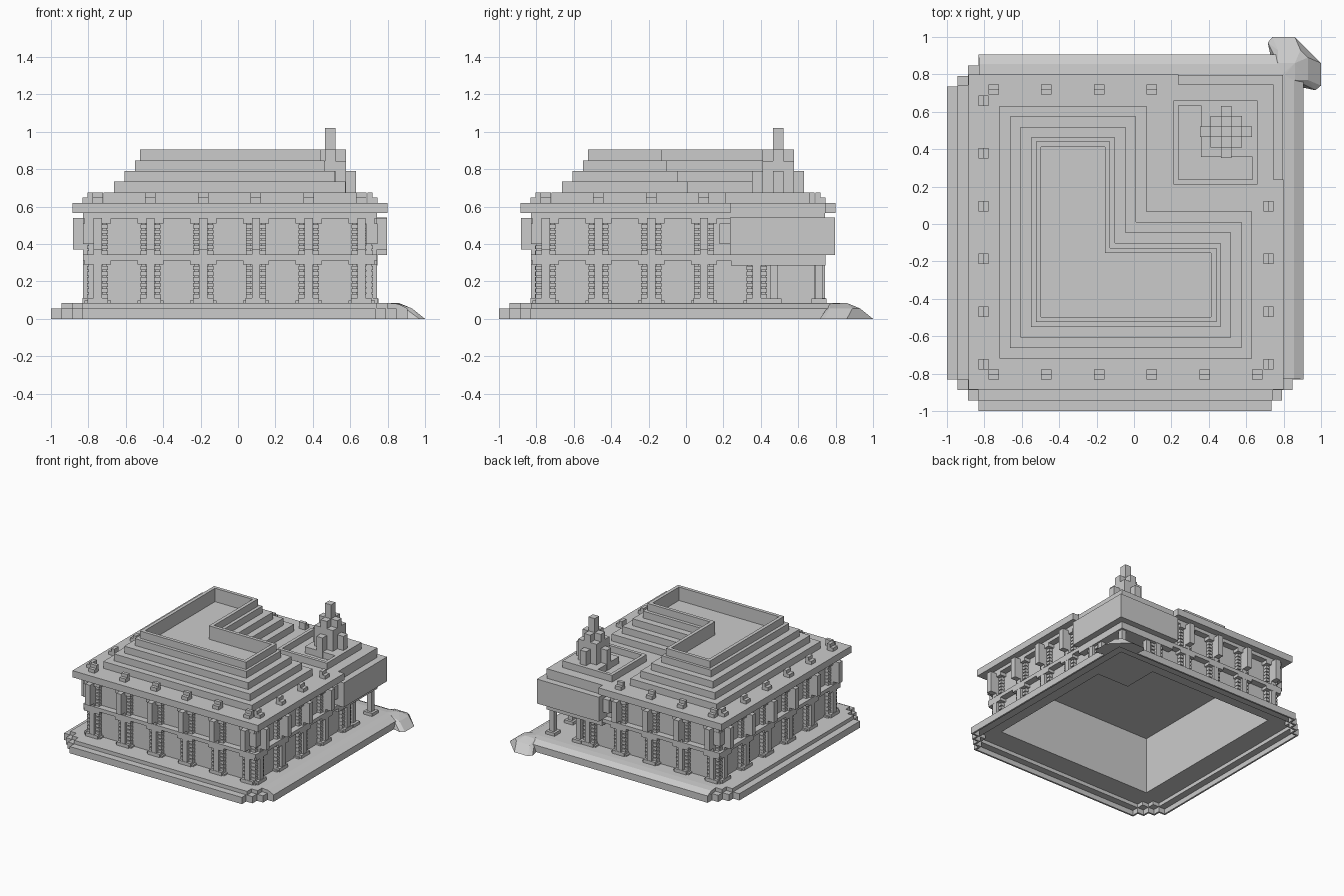
import bpy, bmesh
from mathutils import Vector

if "Cube" in bpy.data.objects:
    bpy.data.objects.remove(bpy.data.objects["Cube"])

grey = bpy.data.materials.new("stone grey")
grey.use_nodes = True
grey.diffuse_color = (0.6, 0.6, 0.6, 1)
grey.node_tree.nodes["Principled BSDF"].inputs["Base Color"].default_value = (0.6, 0.6, 0.6, 1)


def finish(bm, name):
    bmesh.ops.recalc_face_normals(bm, faces=bm.faces)
    mesh = bpy.data.meshes.new(name)
    bm.to_mesh(mesh)
    bm.free()
    mesh.materials.append(grey)
    obj = bpy.data.objects.new(name, mesh)
    bpy.context.collection.objects.link(obj)
    return obj


def add_box(bm, x0, x1, y0, y1, z0, z1):
    verts = bmesh.ops.create_cube(bm, size=1)["verts"]
    for v in verts:
        v.co = Vector((x1 if v.co.x > 0 else x0, y1 if v.co.y > 0 else y0, z1 if v.co.z > 0 else z0))


def boxes(name, *dims):
    bm = bmesh.new()
    for d in dims:
        add_box(bm, *d)
    return finish(bm, name)


def prism(name, points, z0, z1):
    bm = bmesh.new()
    face = bm.faces.new([bm.verts.new((x, y, z0)) for x, y in points])
    new = bmesh.ops.extrude_face_region(bm, geom=[face])["geom"]
    for v in new:
        if isinstance(v, bmesh.types.BMVert):
            v.co.z = z1
    return finish(bm, name)


def ell(lo, hi, mid):
    return [(lo, lo), (hi, lo), (hi, mid), (mid, mid), (mid, hi), (lo, hi)]


def hull(name, points):
    bm = bmesh.new()
    for p in points:
        bm.verts.new(p)
    bmesh.ops.convex_hull(bm, input=bm.verts)
    bmesh.ops.dissolve_limit(bm, angle_limit=0.01, verts=bm.verts, edges=bm.edges)
    return finish(bm, name)


def cutter(name, points, z0, z1):
    obj = prism(name, points, z0, z1)
    obj.hide_render = True
    obj.hide_viewport = True
    return obj


def cut(obj, *cutters):
    for c in cutters:
        mod = obj.modifiers.new("hollow", "BOOLEAN")
        mod.operation = "DIFFERENCE"
        mod.solver = "EXACT"
        mod.object = c


def stepped_outline(lo, hi, steps, skip, inset=0.0):
    """Square with three staircase corners and one plain corner at +x +y."""
    s = 0.0565
    stair = [(lo, lo + s * steps)]
    for i in range(1, steps + 1):
        stair += [(lo + s * i, lo + s * (steps + 1 - i)), (lo + s * i, lo + s * (steps - i))]
    stair = [(x + inset, y + inset) for x, y in stair]
    hi -= inset
    shift = hi + stair[skip][0]
    side = [(shift - x, y) for x, y in stair[skip:]]
    return stair + side[::-1] + [(hi, hi)] + [(y, x) for x, y in side]


# Hollow interior and hollow underside
hollow = cutter("hollow_cutter", ell(-0.755, 0.67, 0.38), -0.2, 0.54)
low_recess = cutter("low_recess_cutter", stepped_outline(-1, 0.905, 3, 0, 0.014), -0.2, 0.041)
high_recess = cutter("high_recess_cutter", stepped_outline(-0.9435, 0.80, 2, 2, 0.014), -0.2, 0.071)

# Base with stepped corners, and sloping kerbs on the +x and +y sides
cut(prism("base_step", stepped_outline(-1, 0.905, 3, 0), 0, 0.055), low_recess, high_recess, hollow)
cut(prism("base_top", stepped_outline(-0.9435, 0.80, 2, 2), 0.045, 0.085), high_recess, hollow)
section = [(0.79, 0.046), (0.905, 0.046), (0.905, 0.056), (0.855, 0.08), (0.80, 0.085), (0.79, 0.085)]
for name, swap in (("left_kerb", False), ("back_kerb", True)):
    pts = [(d, u, z) for d, z in section for u in (-0.83, 0.80)]
    hull(name, [(y, x, z) for x, y, z in pts] if swap else pts)

# Flared corner ramp, symmetric about the diagonal
flare = [(0.74, 1, 0), (0.86, 1, 0), (0.715, 0.97, 0), (0.73, 0.9, 0), (0.77, 0.93, 0.056),
         (0.89, 0.93, 0.056), (0.77, 0.86, 0.08), (0.86, 0.86, 0.0845), (0.79, 0.8, 0.0845), (0.77, 0.8, 0)]
ramp = hull("corner_ramp", flare + [(y, x, z) for x, y, z in flare])
cut(ramp, low_recess)

# Main walls, corner room and its porch columns
cut(prism("walls", ell(-0.775, 0.69, 0.40), 0.075, 0.565), hollow)
cut(boxes("corner_room_floor", (0.24, 0.745, 0.24, 0.745, 0.285, 0.342)), hollow)
cut(boxes("corner_room", (0.235, 0.797, 0.235, 0.797, 0.34, 0.5405)), hollow)
for i, (x, y) in enumerate(((0.71, 0.71), (0.71, 0.47), (0.47, 0.71))):
    boxes(f"porch_column_{i + 1}", (x - 0.04, x + 0.04, y - 0.04, y + 0.04, 0.08, 0.11),
          (x - 0.02, x + 0.02, y - 0.02, y + 0.02, 0.1, 0.29))

# Facades: u runs along the wall, d is the outward distance; the left side is +x
CENTRE = -0.0425
INNER = 0.727


def side_box(bm, side, u0, u1, d0, d1, z0, z1):
    if side in ("back", "left"):
        p, q = CENTRE + d0, CENTRE + d1
    else:
        p, q = CENTRE - d1, CENTRE - d0
    if side in ("front", "back"):
        add_box(bm, u0, u1, p, q, z0, z1)
    else:
        add_box(bm, p, q, u0, u1, z0, z1)


def pilaster(bm, side, u, low):
    bottom, top = (0.11, 0.29) if low else (0.345, 0.51)
    # footing, shaft and bracket
    side_box(bm, side, u - 0.022, u + 0.022, INNER, 0.785, bottom, top)
    if low:
        side_box(bm, side, u - 0.07, u + 0.07, INNER, 0.775, 0.08, 0.097)
        side_box(bm, side, u - 0.055, u + 0.055, INNER, 0.788, 0.08, 0.112)
    else:
        side_box(bm, side, u - 0.022, u + 0.022, INNER, 0.84, 0.37, 0.54)
    side_box(bm, side, u - 0.07, u + 0.07, INNER, 0.786, top, top + 0.028)
    # beaded strips
    count = 6
    step = (top - bottom) / count
    for k in range(count):
        z = bottom + k * step
        for s in (-0.038, 0.038):
            side_box(bm, side, u + s - 0.016, u + s + 0.016, INNER, 0.765, z, z + step * 0.75)
            side_box(bm, side, u + s - 0.012, u + s + 0.012, INNER, 0.755, z + step * 0.7, z + step)


spots = [-0.75 + 0.282 * k for k in range(6)]
for side in ("front", "back", "left", "right"):
    full = side in ("front", "right")
    row = spots if full else spots[:4]
    lower, upper, beam, blocks = bmesh.new(), bmesh.new(), bmesh.new(), bmesh.new()
    for u in row:
        pilaster(lower, side, u, True)
        pilaster(upper, side, u, False)
        # stepped roof blocks
        side_box(blocks, side, u - 0.028, u + 0.028, 0.735, 0.762, 0.61, 0.675)
        side_box(blocks, side, u - 0.028, u + 0.028, 0.755, 0.788, 0.61, 0.648)
    if not full:
        pilaster(lower, side, spots[4], True)
        side_box(upper, side, 0.18, 0.24, INNER, 0.787, 0.40, 0.51)
    end = 0.74 if full else 0.40
    side_box(beam, side, -0.825, end, INNER, 0.786, 0.313, 0.343)
    side_box(beam, side, -0.825, end, INNER, 0.786, 0.537, 0.568)
    finish(lower, side + "_lower_pilasters")
    finish(upper, side + "_upper_pilasters")
    finish(beam, side + "_beams")
    finish(blocks, side + "_roof_blocks")

# Square blocks on the three open corners
for name, x, y in (("front_right", -0.8, -0.8), ("front_left", 0.715, -0.8), ("back_right", -0.8, 0.715)):
    boxes(name + "_corner_block", (x - 0.03, x + 0.03, y - 0.03, y + 0.03, 0.40, 0.51))

# Roof: eaves set back above the corner room, stepped tiers and hollow parapet
eave, back, start = 0.80, 0.745, 0.237
prism("eaves", [(-0.885, -0.885), (eave, -0.885), (eave, start), (back, start), (back, back),
                (start, back), (start, eave), (-0.885, eave)], 0.565, 0.62)
boxes("corner_eaves_base", (0.24, 0.742, 0.24, 0.742, 0.54, 0.57))
well = cutter("parapet_cutter", ell(-0.497, 0.412, -0.156), 0.795, 1.0)
for i in range(4):
    s = 0.056 * i
    z = 0.62 + 0.0565 * i
    tier = prism(f"roof_tier_{i + 1}", ell(-0.72 + s, 0.63 - s, 0.067 - s), z - 0.01, z + 0.0565)
    if i == 3:
        cut(tier, well)
cut(prism("roof_parapet", ell(-0.525, 0.44, -0.128), 0.83, 0.905), well)

# Terrace with a sunken angled floor, and stepped spire
pit = cutter("terrace_cutter", ell(0.237, 0.633, 0.357), 0.622, 0.8)
cut(boxes("terrace", (0.21, 0.66, 0.21, 0.66, 0.61, 0.675)), pit)
bm = bmesh.new()
c, t = 0.493, 0.028
for half, wide, top in ((t, t, 1.02), (0.084, t, 0.905), (0.084, 0.084, 0.845), (0.139, t, 0.79)):
    add_box(bm, c - half, c + half, c - wide, c + wide, 0.61, top)
    if half != wide:
        add_box(bm, c - wide, c + wide, c - half, c + half, 0.61, top)
finish(bm, "spire")
